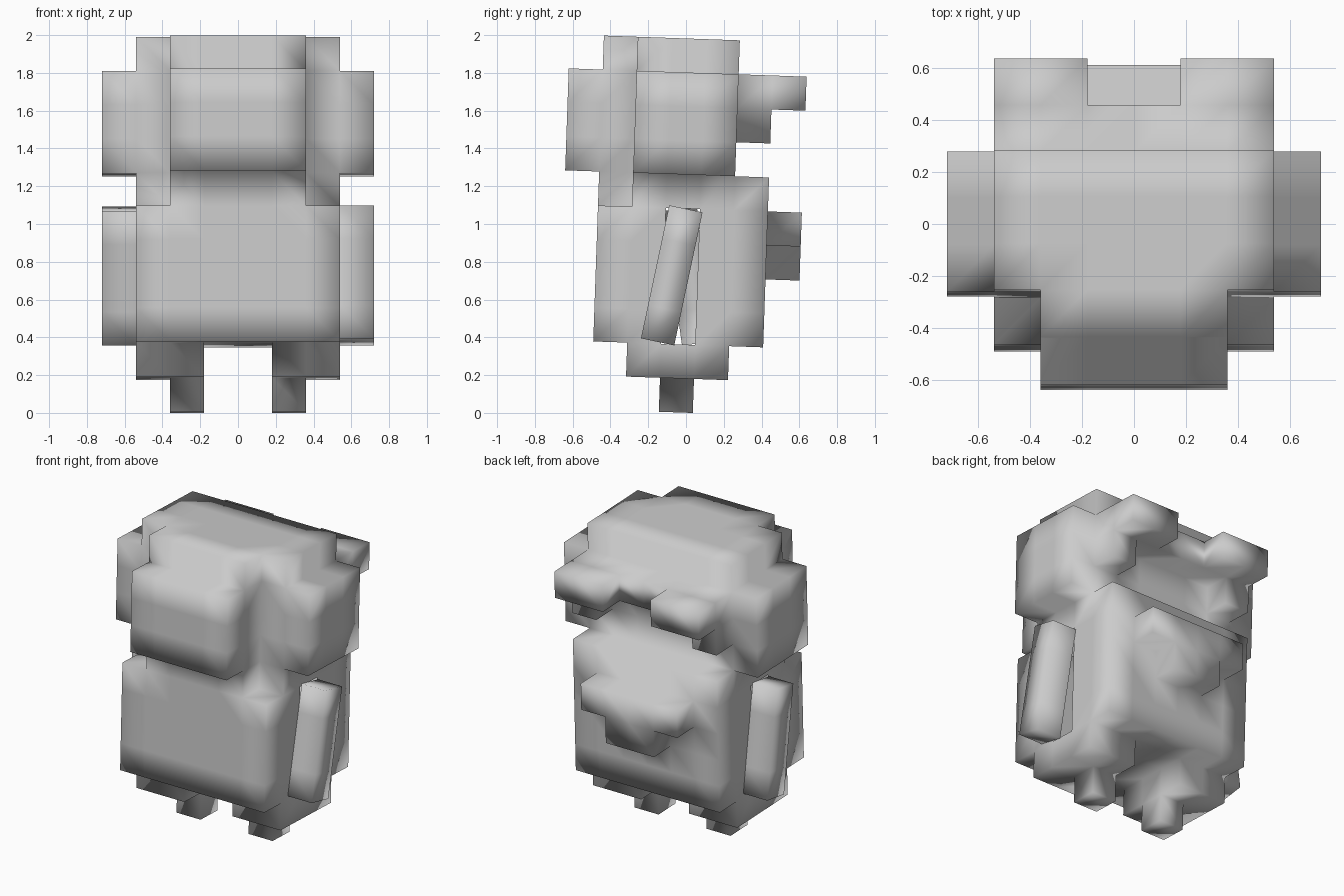
import bpy, bmesh, math
from mathutils import Vector, Matrix

if "Cube" in bpy.data.objects:
    bpy.data.objects.remove(bpy.data.objects["Cube"])

U = 0.18                                  # block size
ORIGIN = Vector((0, -0.684, 0.001))
LEAN = Matrix.Rotation(math.radians(-2), 4, 'X')

grey = bpy.data.materials.new("plain_grey")
grey.diffuse_color = (0.6, 0.6, 0.6, 1)
grey.use_nodes = True
grey.node_tree.nodes["Principled BSDF"].inputs["Base Color"].default_value = grey.diffuse_color


def cells(*boxes):
    """Unit blocks filled by boxes (x0, x1, y0, y1, z0, z1), mirrored in x."""
    out = set()
    for x0, x1, y0, y1, z0, z1 in boxes:
        for x in range(x0, x1):
            for y in range(y0, y1):
                for z in range(z0, z1):
                    out |= {(x, y, z), (-x - 1, y, z)}
    return out


torso = cells((0, 3, 1, 6, 2, 6), (0, 3, 2, 6, 6, 7), (0, 2, 1, 2, 6, 7))
head = cells((0, 3, 2, 5, 7, 11), (0, 2, 1, 2, 7, 11),
             (0, 2, 0, 1, 7, 10),         # face block
             (3, 4, 2, 5, 7, 10))         # side blocks
hood = cells((0, 3, 5, 6, 9, 10), (1, 3, 6, 7, 9, 10), (2, 3, 5, 6, 8, 9))
back_pack = cells((0, 2, 6, 7, 5, 6), (0, 1, 6, 7, 4, 5))
legs = cells((1, 3, 2, 5, 1, 2), (1, 2, 3, 4, 0, 1))
arms = cells((3, 4, 3, 4, 2, 6))
shell = torso | head | hood | back_pack | legs
solid = shell | arms


def block_mesh(name, part, pose=Matrix()):
    """Welded outer skin of the blocks, open where two parts touch."""
    bm = bmesh.new()
    verts = {}

    def vert(p):
        if p not in verts:
            verts[p] = bm.verts.new(LEAN @ pose @ (Vector(p) * U + ORIGIN))
        return verts[p]

    for c in sorted(part):
        for axis in range(3):
            a, b = (axis + 1) % 3, (axis + 2) % 3
            for side in (0, 1):
                n = list(c)
                n[axis] += 2 * side - 1
                if tuple(n) in solid:
                    continue
                quad = []
                for da, db in ((0, 0), (1, 0), (1, 1), (0, 1)):
                    p = list(c)
                    p[axis] += side
                    p[a] += da
                    p[b] += db
                    quad.append(vert(tuple(p)))
                bm.faces.new(quad if side else quad[::-1])
    # merge flat areas into large faces
    bmesh.ops.dissolve_limit(bm, angle_limit=0.01, verts=bm.verts[:], edges=bm.edges[:])
    for f in bm.faces:
        f.smooth = True
    me = bpy.data.meshes.new(name)
    bm.to_mesh(me)
    bm.free()
    me.materials.append(grey)
    ob = bpy.data.objects.new(name, me)
    bpy.context.collection.objects.link(ob)


# head, torso, hood, pack and legs share one smooth skin
block_mesh("body_shell", shell)

# arms swing in opposite directions about the shoulder
pivot = Vector((0, 3.5, 5.5)) * U + ORIGIN
for name, sign in (("right_arm", 1), ("left_arm", -1)):
    swing = Matrix.Translation(pivot) @ Matrix.Rotation(math.radians(-10 * sign), 4, 'X') @ Matrix.Translation(-pivot)
    block_mesh(name, {c for c in arms if (c[0] > 0) == (sign > 0)}, swing)
